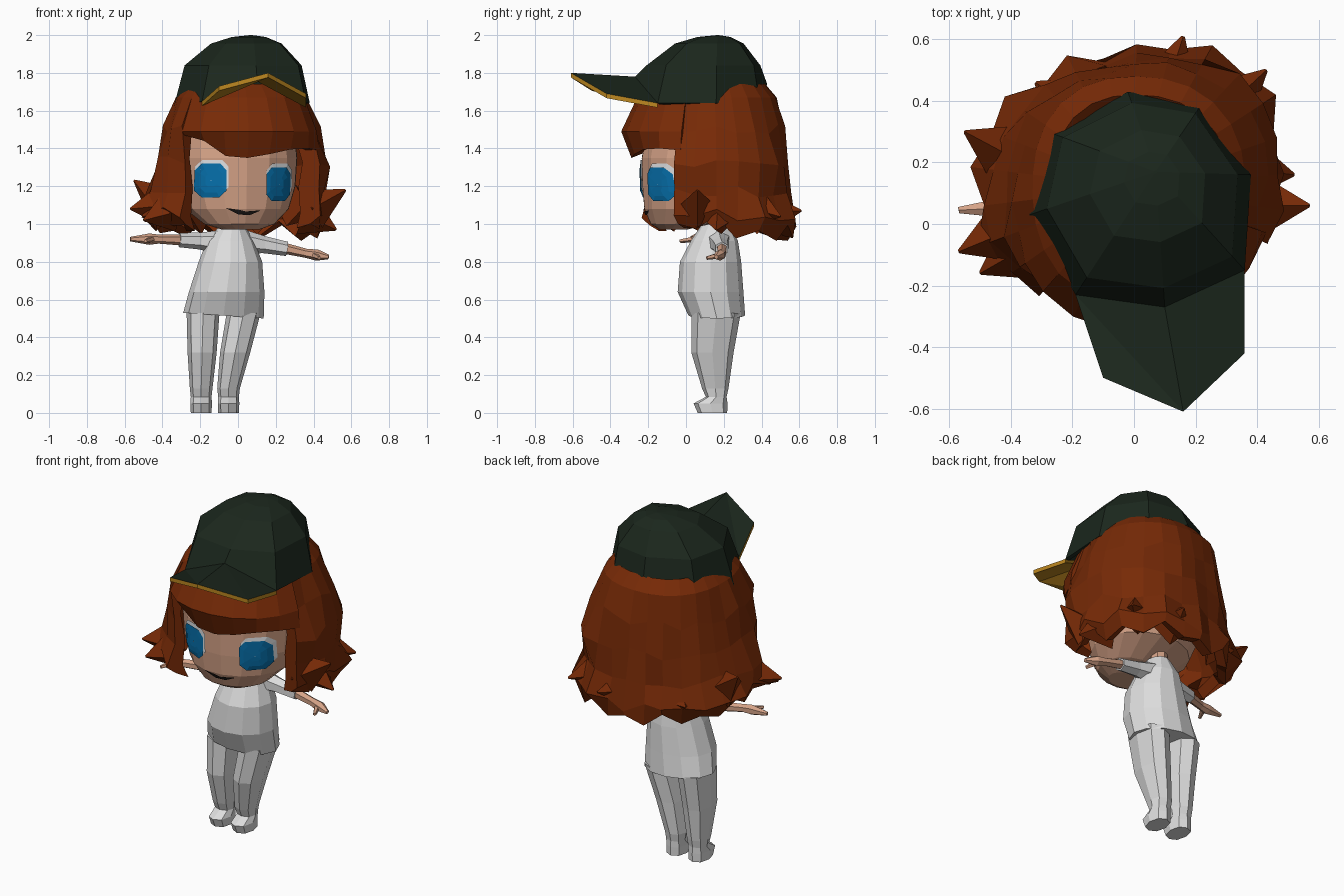
import bpy, math, random
from math import sin, cos, pi, radians
from mathutils import Vector, Matrix
from mathutils.bvhtree import BVHTree

if "Cube" in bpy.data.objects:
    bpy.data.objects.remove(bpy.data.objects["Cube"])

random.seed(4)
YAW = radians(11)          # the head looks slightly to one side


def mat(name, r, g, b):
    m = bpy.data.materials.new(name)
    m.diffuse_color = (r, g, b, 1)
    m.use_nodes = True
    m.node_tree.nodes["Principled BSDF"].inputs["Base Color"].default_value = m.diffuse_color
    return m


HAIR = mat("auburn", 0.185, 0.023, 0.002)
GREEN = mat("dark green", 0.011, 0.020, 0.012)
GOLD = mat("gold", 0.52, 0.25, 0.015)
SKIN = mat("skin", 0.66, 0.36, 0.24)
CLOTH = mat("pale cloth", 0.72, 0.72, 0.72)
WHITE = mat("eye white", 0.80, 0.82, 0.84)
BLUE = mat("blue", 0.002, 0.17, 0.43)
DARK = mat("dark mouth", 0.012, 0.009, 0.008)


def make(name, verts, faces, *mats):
    me = bpy.data.meshes.new(name)
    me.from_pydata([tuple(v) for v in verts], [], faces)
    for m in mats:
        me.materials.append(m)
    ob = bpy.data.objects.new(name, me)
    bpy.context.collection.objects.link(ob)
    return ob


def grid(rows, closed):
    """Quads between rows of points; rows run downward, points counter-clockwise."""
    n = len(rows[0])
    verts = [p for r in rows for p in r]
    faces = []
    for r in range(len(rows) - 1):
        for c in range(n if closed else n - 1):
            d = (c + 1) % n
            faces.append((r * n + c, r * n + n + c, r * n + n + d, r * n + d))
    return verts, faces


def solid(name, rows, m):
    """Grid closed round and capped at both ends."""
    n = len(rows[0])
    verts, faces = grid(rows, True)
    last = len(verts) - n
    faces += [tuple(range(n)), tuple(reversed(range(last, last + n)))]
    return make(name, verts, faces, m)


def loft(name, rings, m, n=10, power=2.0):
    """Solid from (cx, cy, z, rx, ry) rings listed top to bottom."""
    rows = []
    for cx, cy, z, rx, ry in rings:
        row = []
        for i in range(n):
            a = 2 * pi * i / n
            s, c = sin(a), -cos(a)
            k = (abs(s) ** power + abs(c) ** power) ** (-1 / power)
            row.append(Vector((cx + rx * s * k, cy + ry * c * k, z)))
        rows.append(row)
    return solid(name, rows, m)


def tube(name, pts, m, n=6):
    """Limb through (x, y, z, radius) points."""
    P = [Vector(p[:3]) for p in pts]
    q = (P[-1] - P[0]).to_track_quat('-Z', 'Y')
    return solid(name, [[p + q @ Vector((sin(2 * pi * i / n), -cos(2 * pi * i / n), 0)) * pt[3]
                         for i in range(n)] for p, pt in zip(P, pts)], m)


def thicken(ob, t):
    mod = ob.modifiers.new("thickness", 'SOLIDIFY')
    mod.thickness, mod.offset = t, -1


# --- clothes and body
shirt = loft("shirt", [(-.03, .16, 1.0, .06, .075), (-.04, .15, .91, .125, .125),
                       (-.04, .13, .8, .168, .162), (-.06, .13, .64, .20, .174),
                       (-.077, .163, .515, .213, .15)], CLOTH, 12)
for v in shirt.data.vertices:                      # slightly tilted hem
    if v.co.z < .55:
        v.co.z -= .07 * (v.co.x + .077)
loft("neck", [(-.03, .17, 1.12, .05, .05), (-.03, .17, .97, .05, .05)], SKIN, 8)
for side, top, mid, low, r in (("right", -.185, -.19, -.195, .087), ("left", .03, -.015, -.05, .09)):
    loft(side + "_leg", [(top, .16, .53, r, .13), (mid, .14, .32, r - .01, .112),
                         (low, .155, .13, .06, .07), (low, .16, .085, .055, .055),
                         (low, .13, .05, .057, .09), (low, .14, 0, .055, .078)], CLOTH, 8, 2.3)
tube("right_sleeve", [(-.08, .15, .90, .07), (-.2, .13, .91, .045), (-.31, .10, .915, .038)], CLOTH)
tube("left_sleeve", [(.0, .17, .91, .07), (.14, .18, .89, .045), (.26, .19, .868, .038)], CLOTH)
tube("right_arm", [(-.28, .11, .915, .03), (-.42, .06, .92, .024), (-.47, .05, .92, .03),
                   (-.57, .045, .92, .012)], SKIN)
tube("left_arm", [(.23, .19, .875, .03), (.36, .19, .845, .024), (.42, .18, .835, .03),
                  (.48, .16, .825, .012)], SKIN)
tube("right_thumb", [(-.45, .05, .92, .018), (-.49, -.03, .91, .01)], SKIN, 5)
tube("left_thumb", [(.40, .18, .835, .018), (.43, .11, .82, .01)], SKIN, 5)

# --- head
HEAD = Matrix.Translation((-.01, .06, 0)) @ Matrix.Rotation(YAW, 4, 'Z')
head = loft("head", [(0, .05, 1.68, .26, .24), (0, .02, 1.5, .32, .29), (0, 0, 1.35, .33, .298),
                     (0, 0, 1.2, .32, .295), (0, -.02, 1.08, .28, .265), (0, -.09, 1.0, .19, .16),
                     (0, -.13, .97, .10, .07)], SKIN, 16, 2.0)
head.data.transform(HEAD)
tree = BVHTree.FromPolygons([v.co for v in head.data.vertices],
                            [tuple(p.vertices) for p in head.data.polygons])


def decal(name, outline, m, lift):
    """Thin plate laid onto the face; outline is (x, z) points, counter-clockwise."""
    n = len(outline)
    ox, oz = sum(p[0] for p in outline) / n, sum(p[1] for p in outline) / n
    d = HEAD.to_3x3() @ Vector((0, 1, 0))
    rows = []
    for k in (.02, .35, .7, 1):
        row = []
        for x, z in outline:
            start = HEAD @ Vector((ox + (x - ox) * k, -1, oz + (z - oz) * k))
            hit = tree.ray_cast(start, d)[0]
            row.append((hit or start + d * .75) - d * lift)
        rows.append(row)
    make(name, *grid(rows, True), m)


def octagon(x, z, w, h):
    return [(x + sx * w, z + sz * h) for sx, sz in
            ((-.55, -1), (.55, -1), (1, -.6), (1, .6), (.6, 1), (-.6, 1), (-1, .6), (-1, -.6))]


for side, x, z in (("right", -.18, 1.235), ("left", .187, 1.215)):
    decal(side + "_eye_white", octagon(x + .003, z + .014, .081, .090), WHITE, .008)
    decal(side + "_eye_iris", octagon(x - .004, z - .005, .076, .089), BLUE, .014)
decal("mouth", [(-.11, 1.085), (-.04, 1.05), (.02, 1.047), (.08, 1.072), (.0, 1.066), (-.04, 1.075)],
      DARK, .009)

# --- hair: rows of (z, left, right, front, back) reach from the hair centre
ROWS = [(1.74, .27, .31, .30, .30), (1.67, .33, .362, .38, .36), (1.5, .385, .42, .45, .39),
        (1.33, .43, .48, .42, .41), (1.17, .48, .46, .39, .42), (1.06, .52, .48, .39, .45),
        (.97, .45, .43, .36, .43)]


def hair_point(row, deg):
    z, xl, xr, yf, yb = row
    a = radians(deg) + YAW
    s, c = sin(a), -cos(a)
    rx, ry = (xr if s > 0 else xl), (yb if c > 0 else yf)
    r = (abs(s / rx) ** 2.3 + abs(c / ry) ** 2.3) ** (-1 / 2.3)
    if z < 1.6 and c > 0:                          # fuller on one back corner
        r *= 1 + .12 * s * c
    return Vector((r * s, .12 + r * c, z - (.05 * max(0, c) if z < 1.1 else 0)))


# side and back hair; its front edges curl in toward the face
COLS = [(56, .76)] + [(56 + 252 * j / 18, 1) for j in range(19)] + [(308, .85)]
rows = []
for i, row in enumerate(ROWS):
    line = []
    for j, (deg, k) in enumerate(COLS):
        p = hair_point(row, deg)
        if i > 1:                                  # chunky, uneven strands
            k *= 1 + random.uniform(-.04, .04)
            p.z += random.uniform(-.03, .03)
        if i == len(ROWS) - 2:                     # alternating outward flare
            k *= 1.03 if j % 2 else .96
        if i == len(ROWS) - 1 and j % 2:           # jagged hem
            p.z += .05
        line.append(Vector((p.x * k, .12 + (p.y - .12) * k, p.z)))
    rows.append(line)
thicken(make("hair", *grid(rows, False), HAIR), .06)

# fringe with a point over the brow
TIPS = [1.47, 1.44, 1.36, 1.35, 1.37, 1.395, 1.40, 1.39]
cols = range(-52, 61, 16)
rows = [[hair_point(r, d) for d in cols] for r in (ROWS[0], ROWS[1], (1.49, .395, .43, .465, .39))]
rows.append([hair_point((z, .42, .45, .41, .4), d) for z, d in zip(TIPS, cols)])
thicken(make("fringe", *grid(rows, False), HAIR), .06)

# outward flicks at the ends: base, tip
FLICKS = [((-.40, -.02, 1.10), (-.57, -.09, 1.08)), ((-.40, .22, 1.10), (-.55, .30, 1.23)),
          ((-.36, -.08, 1.07), (-.50, -.16, 1.02)),
          ((.39, .06, 1.08), (.57, .06, 1.18)), ((.36, .18, 1.05), (.52, .16, .97)),
          ((.28, .36, 1.10), (.43, .50, 1.04)), ((.10, .42, 1.06), (.16, .61, 1.07)),
          ((-.20, .38, 1.06), (-.32, .46, 1.05))]
for base, tip in FLICKS:
    tube("hair_flick", [(*base, .115), (*tip, .006)], HAIR, 4)

# --- cap: rim points shrink toward the crown
RIM = [(.10, -.27, 1.78), (.36, -.15, 1.64), (.38, .16, 1.64), (.22, .39, 1.63),
       (-.02, .43, 1.74), (-.28, .30, 1.62), (-.34, .03, 1.62), (-.19, -.23, 1.65)]
crown = Vector((.07, .17, 0))
rows = []
for t, z in ((.985, 2.0), (.75, 1.99), (.48, 1.955), (.14, 1.84)):
    rows.append([Vector((*Vector(p[:2]).lerp(crown.xy, t), z)) for p in RIM])
rows.append([Vector(p) for p in RIM])
verts, faces = grid(rows, True)
faces.append(tuple(range(8)))
thicken(make("cap", verts, faces, GREEN), .02)

# brim: green above, gold edge and underside
inner = [RIM[7], RIM[0], RIM[1]]
outer = [(-.10, -.50, 1.73), (.16, -.61, 1.80), (.36, -.42, 1.69)]
verts, quads = grid([[Vector(p) for p in inner], [Vector(p) for p in outer]], False)
verts += [v - Vector((0, 0, .024)) for v in verts]
faces = [t for a, b, c, d in quads for t in ((a, b, c), (a, c, d))]
faces += [tuple(i + 6 for i in reversed(f)) for f in faces]
ring = [0, 3, 4, 5, 2, 1]
faces += [(a, a + 6, b + 6, b) for a, b in zip(ring, ring[1:] + ring[:1])]
brim = make("brim", verts, faces, GREEN, GOLD)
for p in brim.data.polygons:
    p.material_index = 0 if max(p.vertices) < 6 else 1
